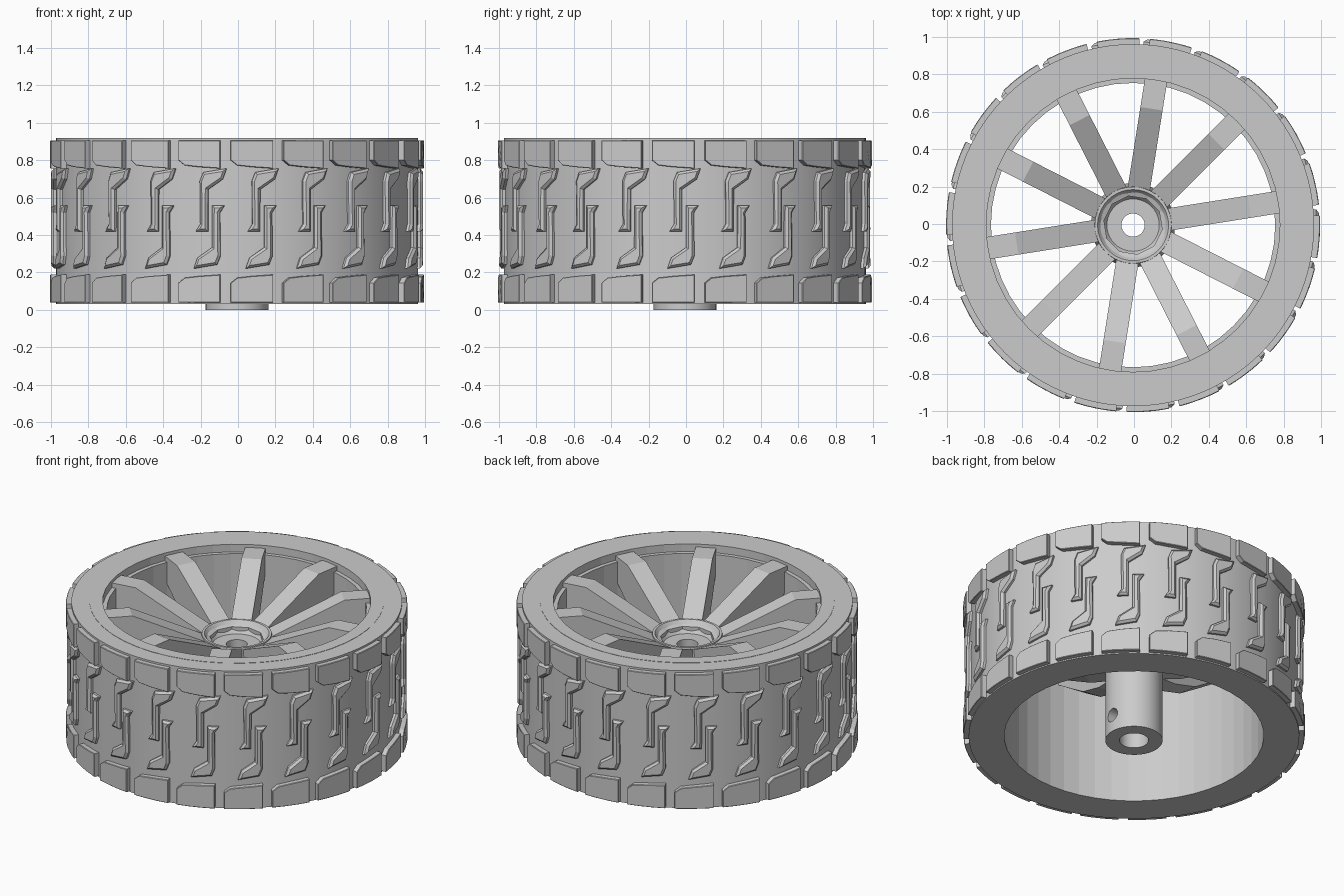
import bpy, bmesh
from math import sin, cos, radians, pi
from mathutils import Vector, Matrix

if "Cube" in bpy.data.objects:
    bpy.data.objects.remove(bpy.data.objects["Cube"])

CX, CY = -0.005, -0.006          # wheel axis
TREADS, SPOKES = 22, 10


def finish(name, bm, smooth=None):
    bmesh.ops.recalc_face_normals(bm, faces=bm.faces)
    me = bpy.data.meshes.new(name)
    bm.to_mesh(me)
    bm.free()
    ob = bpy.data.objects.new(name, me)
    bpy.context.collection.objects.link(ob)
    ob.location = (CX, CY, 0)
    if smooth:
        bpy.ops.object.select_all(action='DESELECT')
        ob.select_set(True)
        bpy.context.view_layer.objects.active = ob
        bpy.ops.object.shade_smooth_by_angle(angle=radians(smooth))
    return ob


def lathe(name, profile, seg, smooth=None):
    """Closed (radius, z) profile turned around the axis."""
    bm = bmesh.new()
    rings = []
    for i in range(seg):
        a = 2 * pi * i / seg
        rings.append([bm.verts.new((r * cos(a), r * sin(a), z)) for r, z in profile])
    n = len(profile)
    for i in range(seg):
        A, B = rings[i], rings[(i + 1) % seg]
        for j in range(n):
            k = (j + 1) % n
            bm.faces.new((A[j], B[j], B[k], A[k]))
    return finish(name, bm, smooth)


def inset(poly, d):
    """Mitred inward offset of a counter-clockwise outline."""
    out = []
    for i, p in enumerate(poly):
        p0, p, p1 = Vector(poly[i - 1]), Vector(p), Vector(poly[(i + 1) % len(poly)])
        a, b = (p - p0).normalized(), (p1 - p).normalized()
        na, nb = Vector((-a.y, a.x)), Vector((-b.y, b.x))
        out.append(p + (na + nb) * (d / (1 + na.dot(nb))))
    return out


def tread_ring(name, outlines, angle, z0, r_top, chamfer):
    """Wrap flat outlines around the tyre, repeated for each tread pitch."""
    bm = bmesh.new()
    for i in range(TREADS):
        a0 = radians(270 + angle) + 2 * pi * i / TREADS
        for poly in outlines:
            layers = ((poly, 0.955), (poly, r_top - chamfer), (inset(poly, chamfer), r_top))
            rings = [[bm.verts.new((r * cos(a0 + x), r * sin(a0 + x), z0 + z)) for x, z in pts]
                     for pts, r in layers]
            n = len(poly)
            for lo, hi in zip(rings, rings[1:]):
                for j in range(n):
                    k = (j + 1) % n
                    bm.faces.new((lo[j], lo[k], hi[k], hi[j]))
            bm.faces.new(rings[-1])
            bm.faces.new(rings[0][::-1])
    return finish(name, bm)


# Tyre carcass
lathe("tyre", [(0.86, 0.03), (0.968, 0.03), (0.968, 0.917), (0.86, 0.917)], 96, 30)

# Rim barrel with a stepped lip at the top
lathe("rim", [(0.76, 0.03), (0.862, 0.03), (0.862, 0.919), (0.785, 0.919),
              (0.785, 0.87), (0.76, 0.87)], 48)

# Shoulder blocks: one corner cut, mirrored for the lower row
top = [(0.115, 0.15), (0.04, 0.15), (-0.04, 0.15), (-0.115, 0.15),
       (-0.115, 0.045), (-0.08, 0.017), (0.0, 0.008), (0.06, 0.004), (0.115, 0.0)]
low = [(x, -z) for x, z in reversed(top)]
tread_ring("upper_shoulder_blocks", [inset(top, 0)], 4.6, 0.755, 1.0, 0.003)
tread_ring("lower_shoulder_blocks", [inset(low, 0)], 4.6, 0.188, 1.0, 0.003)

# Interlocking hooked ribs in the middle: the second is the first turned by 180 degrees
hook = [(0.091, 0.268), (-0.038, 0.247), (-0.057, 0.2), (-0.054, -0.03), (-0.08, -0.07),
        (-0.012, -0.07), (-0.011, 0.155), (0.07, 0.21)]
tread_ring("hook_ribs", [hook, [(-x, -z) for x, z in hook]], 7.9, 0.488, 0.995, 0.013)

# Spokes: flat at the rim, then sloping down to the hub
side = [(0.15, 0.68), (0.2, 0.70), (0.63, 0.90), (0.80, 0.90), (0.80, 0.76),
        (0.65, 0.66), (0.48, 0.55), (0.3, 0.49), (0.15, 0.47)]
bm = bmesh.new()
for i in range(SPOKES):
    rot = Matrix.Rotation(radians(9) + 2 * pi * i / SPOKES, 3, 'Z')
    L, R = [[bm.verts.new(rot @ Vector((r, w, z))) for r, z in side] for w in (-0.06, 0.06)]
    bm.faces.new(L)
    bm.faces.new(R[::-1])
    for j in range(len(side)):
        k = (j + 1) % len(side)
        bm.faces.new((L[j], R[j], R[k], L[k]))
finish("spokes", bm)

# Hub: axle tube, flared boss, dished top and stepped bore
hub = lathe("hub", [(0.085, 0.0), (0.168, 0.0), (0.168, 0.47), (0.225, 0.49), (0.205, 0.71),
                    (0.19, 0.71), (0.14, 0.64), (0.062, 0.64), (0.062, 0.55), (0.085, 0.55)],
            40, 30)

# Set-screw hole through one side of the axle tube
bpy.ops.mesh.primitive_cylinder_add(vertices=20, radius=0.043, depth=0.2,
                                    location=(CX + 0.14, CY, 0.11), rotation=(0, pi / 2, 0))
cutter = bpy.context.object
cutter.name = "screw_hole_cutter"
cutter.hide_render = True
mod = hub.modifiers.new("screw_hole", 'BOOLEAN')
mod.operation, mod.object, mod.solver = 'DIFFERENCE', cutter, 'EXACT'
bpy.context.view_layer.objects.active = hub
bpy.ops.object.modifier_apply(modifier=mod.name)
bpy.data.objects.remove(cutter)
